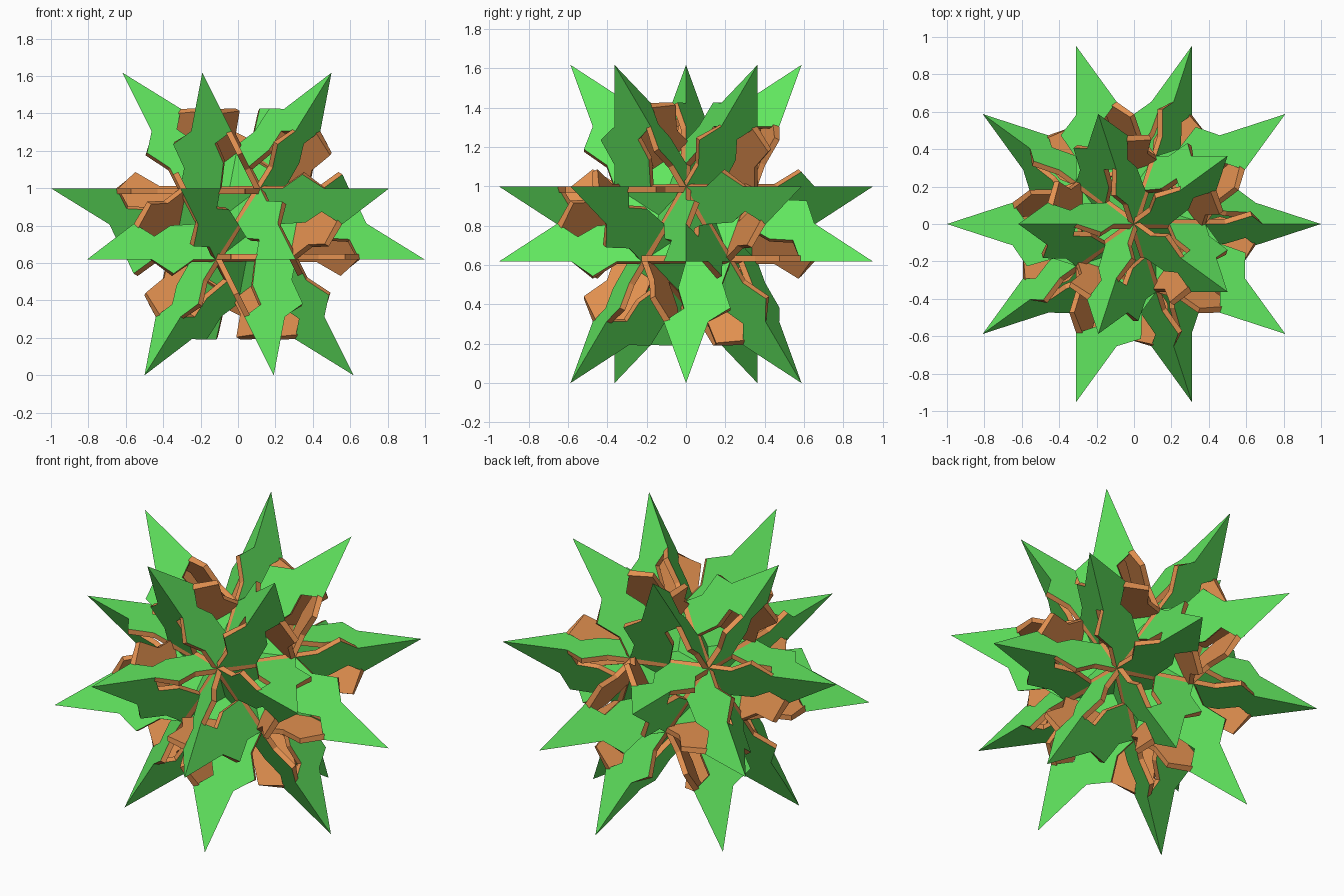
import bpy, bmesh, math
from mathutils import Vector, Matrix

if "Cube" in bpy.data.objects:
    bpy.data.objects.remove(bpy.data.objects["Cube"])

T = 0.03                                   # plate thickness
H = 0.191                                  # distance of each plate plane from the middle
CENTRE = Vector((0, 0, 0.809))


def material(name, rgb):
    m = bpy.data.materials.new(name)
    m.diffuse_color = (*rgb, 1)
    m.use_nodes = True
    m.node_tree.nodes["Principled BSDF"].inputs["Base Color"].default_value = m.diffuse_color
    return m


green = material("green_face", (0.12, 0.80, 0.115))
brown = material("brown_core", (0.76, 0.28, 0.08))

# one arm of the five-armed plate: outer outline (radial, sideways)
arm = [(0.305, 0.0), (0.46, -0.04), (0.575, -0.01), (0.65, -0.1137), (1.0, 0.0),
       (0.65, 0.1137), (0.572, 0.226), (0.43, 0.185), (0.309, 0.2245)]
# inner outline: the pointed part is mitred so three plates close into a spike
s = T / 2
under = list(arm)
under[3] = (0.65 - 0.309 * s, -0.1137 + 0.951 * s)
under[4] = (1 - s / math.sin(math.radians(18)), 0.0)
under[5] = (0.65 - 0.309 * s, 0.1137 - 0.951 * s)


def ring(points):
    out = []
    for k in range(5):
        r = Matrix.Rotation(math.radians(72 * k), 2)
        out += [r @ Vector(p) for p in points]
    return out


def polar(r, deg, z):
    a = math.radians(deg)
    return Vector((r * math.cos(a), r * math.sin(a), z))


# twelve plate directions and the first tip of each plate
upper = [(Vector((0, 0, 1)), polar(1, 180, H))]
for k in range(5):
    n = polar(2 / math.sqrt(5), 72 * k, 1 / math.sqrt(5))
    upper.append((n, polar(0.618, 72 * k, -0.809)))
plates = upper + [(-n, -t) for n, t in upper]


def build_plate(name, n, tip):
    u = (tip - n * tip.dot(n)).normalized()
    v = n.cross(u)
    bm = bmesh.new()
    top = [bm.verts.new(n * H + u * p.x + v * p.y) for p in ring(arm)]
    low = [bm.verts.new(n * (H - T) + u * p.x + v * p.y) for p in ring(under)]
    bm.faces.new(top).material_index = 0
    bm.faces.new(low[::-1]).material_index = 1
    c = len(top)
    for i in range(c):
        j = (i + 1) % c
        bm.faces.new((top[j], top[i], low[i], low[j])).material_index = 1
    bm.normal_update()
    bmesh.ops.triangulate(bm, faces=[f for f in bm.faces if len(f.verts) > 4],
                          ngon_method='EAR_CLIP')
    me = bpy.data.meshes.new(name)
    bm.to_mesh(me)
    bm.free()
    me.materials.append(green)
    me.materials.append(brown)
    ob = bpy.data.objects.new(name, me)
    ob.location = CENTRE
    bpy.context.collection.objects.link(ob)


for i, (n, tip) in enumerate(plates):
    build_plate(f"star_plate_{i + 1}", n, tip)
